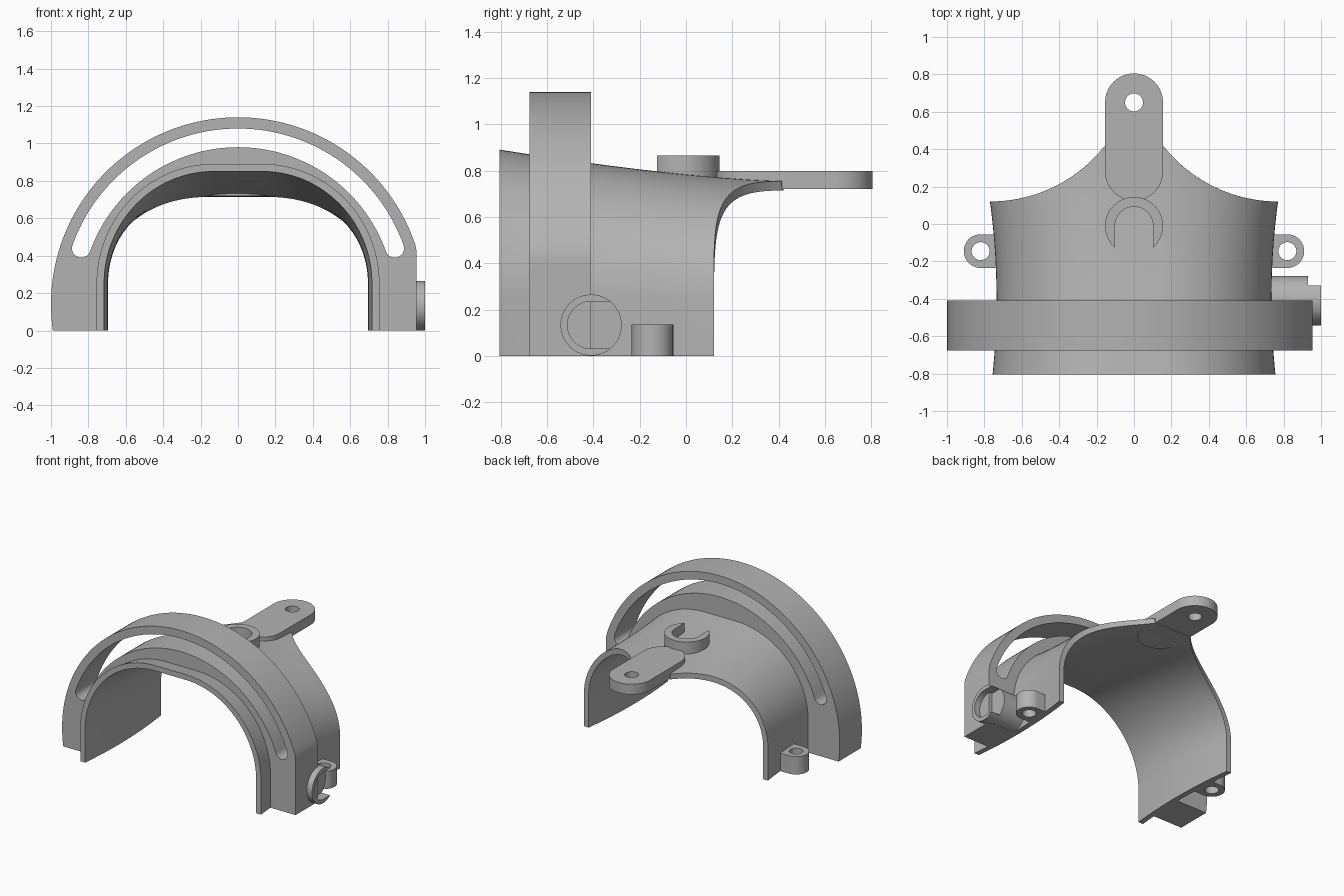
import bpy, bmesh, math
from math import sin, cos, pi, sqrt, asin

cube = bpy.data.objects.get("Cube")
if cube:
    bpy.data.objects.remove(cube, do_unlink=True)

grey = bpy.data.materials.new("plain grey")
grey.use_nodes = True
grey.diffuse_color = (0.45, 0.45, 0.45, 1)
grey.node_tree.nodes["Principled BSDF"].inputs["Base Color"].default_value = (0.45, 0.45, 0.45, 1)


def finish(name, bm):
    bmesh.ops.remove_doubles(bm, verts=bm.verts, dist=1e-5)
    bmesh.ops.recalc_face_normals(bm, faces=bm.faces)
    mesh = bpy.data.meshes.new(name)
    bm.to_mesh(mesh)
    bm.free()
    mesh.materials.append(grey)
    ob = bpy.data.objects.new(name, mesh)
    bpy.context.collection.objects.link(ob)
    bpy.ops.object.select_all(action="DESELECT")
    ob.select_set(True)
    bpy.context.view_layer.objects.active = ob
    bpy.ops.object.shade_smooth_by_angle(angle=math.radians(30))
    return ob


def arc(cx, cy, r, a0, a1, n=32):
    return [(cx + r * cos(a0 + (a1 - a0) * i / n), cy + r * sin(a0 + (a1 - a0) * i / n))
            for i in range(n + 1)]


def circle(cx, cy, r, n=48):
    return arc(cx, cy, r, 0, 2 * pi, n)[:-1]


def prism(name, loops, lo, hi, axis="Z"):
    """Extrude an outline with optional holes from lo to hi along an axis."""
    place = {"Z": lambda u, v, w: (u, v, w),
             "Y": lambda u, v, w: (u, w, v),
             "X": lambda u, v, w: (w, u, v)}[axis]
    bm = bmesh.new()
    ends = []
    for w in (lo, hi):
        rings, edges = [], []
        for loop in loops:
            ring = [bm.verts.new(place(u, v, w)) for u, v in loop]
            rings.append(ring)
            edges += [bm.edges.new((ring[i - 1], ring[i])) for i in range(len(ring))]
        bmesh.ops.triangle_fill(bm, edges=edges, use_beauty=True)
        ends.append(rings)
    for a, b in zip(*ends):
        for i in range(len(a)):
            bm.faces.new((a[i - 1], a[i], b[i], b[i - 1]))
    return finish(name, bm)


# Shell cross-section: straight sides, elliptical shoulders, flat crown
FLAT, SPRING, THICK = 0.13, 0.25, 0.04
STEPS = 32


def section_point(k, y, inset):
    """Point k on the section; k runs from one foot over the crown to the other."""
    half = STEPS + 2
    side = 1 if k < half else -1
    j = k if k < half else 2 * half - 1 - k
    width = 0.735 + 0.13 * (min(y, 0.12) + 0.4) ** 2 - inset
    top = 0.755 + 0.135 * (max(0.42 - y, 0) / 1.22) ** 1.45 - inset
    if j == 0:
        return side * width, 0.0
    a = (j - 1) / STEPS * pi / 2
    return side * (FLAT + (width - FLAT) * cos(a)), SPRING + (top - SPRING) * sin(a)


COUNT = 2 * (STEPS + 2)


def rear_edge(x):
    """Scooped rear outline as seen from above."""
    x = min(max(abs(x), 0.155), 0.77)
    return 0.9 - sqrt(0.78 ** 2 - (0.77 - x) ** 2)


# Shell: outer and inner skins joined around their rims
bm = bmesh.new()
ROWS = 28
skins = []
for inset in (0, THICK):
    skin = []
    for k in range(COUNT):
        end = 0.12
        for _ in range(6):
            end = rear_edge(section_point(k, end, inset)[0])
        column = []
        for r in range(ROWS + 1):
            y = -0.805 + (end + 0.805) * r / ROWS
            x, z = section_point(k, y, inset)
            column.append(bm.verts.new((x, y, z)))
        skin.append(column)
    skins.append(skin)
    for k in range(COUNT - 1):
        for r in range(ROWS):
            bm.faces.new((skin[k][r], skin[k + 1][r], skin[k + 1][r + 1], skin[k][r + 1]))
outer, inner = skins
for k in range(COUNT - 1):
    for r in (0, ROWS):
        bm.faces.new((outer[k][r], outer[k + 1][r], inner[k + 1][r], inner[k][r]))
for k in (0, COUNT - 1):
    for r in range(ROWS):
        bm.faces.new((outer[k][r], outer[k][r + 1], inner[k][r + 1], inner[k][r]))
finish("shell", bm)

# Slotted arch band, trimmed flat on its left side
BY = 0.14
foot = asin(BY)
rim = [(min(x, 0.955), z) for x, z in arc(0, BY, 1.0, -foot, pi + foot, 96)]
under = [section_point(k, -0.5425, 0.02) for k in reversed(range(COUNT))]
s = asin(0.3 / 0.89)
ex, ez = 0.89 * cos(s), BY + 0.3
slot = arc(0, BY, 0.94, s, pi - s, 72)
slot += arc(-ex, ez, 0.05, pi - s, 2 * pi - s, 16)[1:-1]
slot += arc(0, BY, 0.84, pi - s, s, 72)
slot += arc(ex, ez, 0.05, pi + s, 2 * pi + s, 16)[1:-1]
prism("arch_band", [rim + under, slot], -0.675, -0.41, "Y")

# Rear tab with a hole
tab = arc(0, 0.65, 0.155, 0, pi) + arc(0, 0.28, 0.155, pi, 2 * pi)
prism("rear_tab", [tab, circle(0, 0.65, 0.048)], 0.72, 0.798)


def open_ring(r_out, r_in, cut):
    """C-shaped outline, open toward negative v."""
    a = asin(cut / r_out)
    return (arc(0, 0, r_out, -a, pi + a, 48) + [(-r_in, -cut)]
            + arc(0, 0, r_in, pi, 0, 32) + [(r_in, -cut)])


# Open ring on the crown
prism("crown_ring", [[(u, v - 0.01) for u, v in open_ring(0.155, 0.102, 0.115)]], 0.76, 0.865)

# Side boss with an open ring on its end
prism("side_boss", [circle(-0.41, 0.133, 0.132)], 0.72, 0.93, "X")
prism("side_ring", [[(-v - 0.41, u + 0.133) for u, v in open_ring(0.132, 0.102, 0.08)]],
      0.925, 1.0, "X")

# Screw lugs on both sides
for name, side in (("left_lug", 1), ("right_lug", -1)):
    lug = [(0.72, -0.235)] + arc(0.82, -0.145, 0.09, -pi / 2, pi / 2) + [(0.72, -0.055)]
    loops = [lug, circle(0.82, -0.145, 0.048)]
    prism(name, [[(side * u, v) for u, v in loop] for loop in loops], 0, 0.135)
